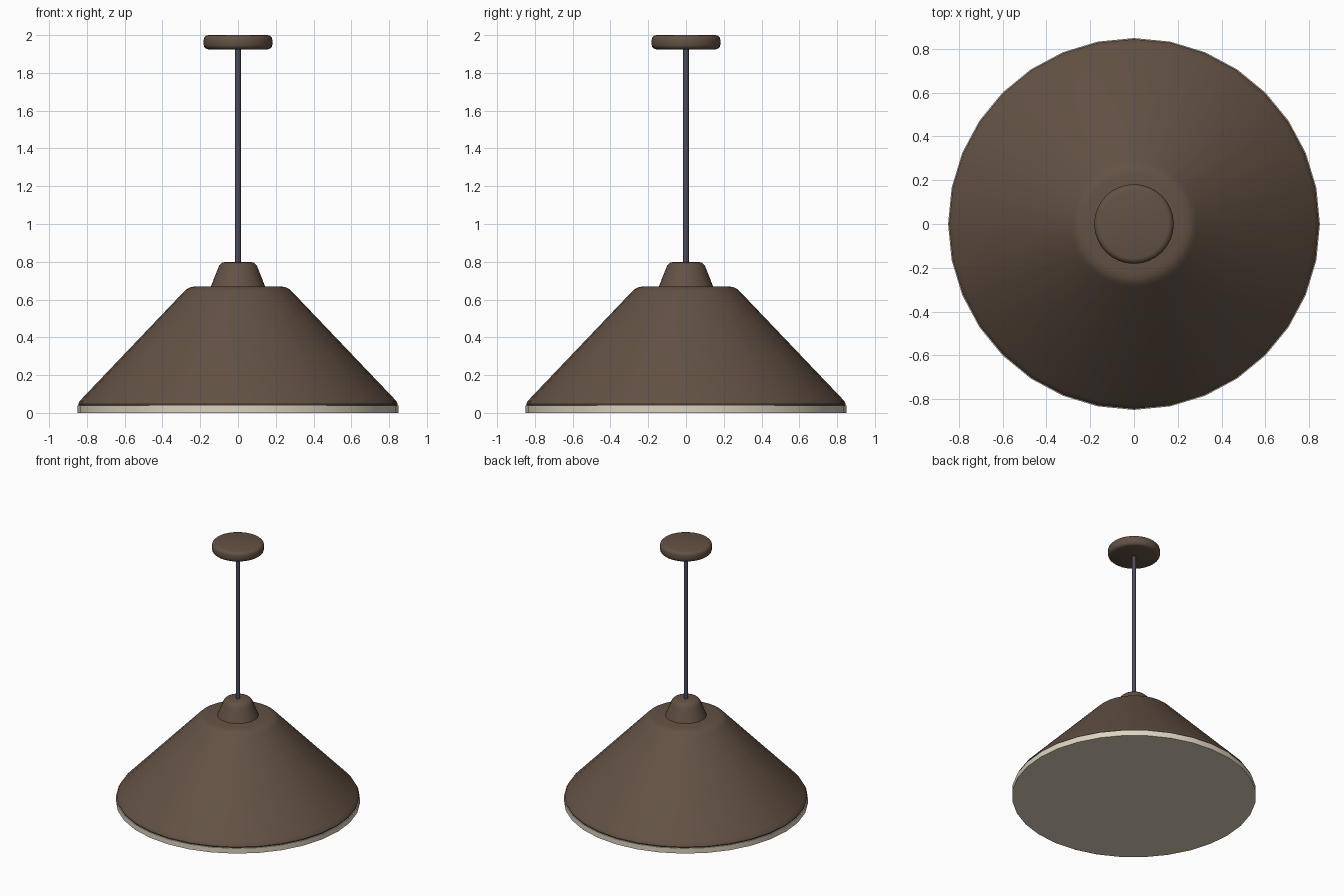
import bpy, math

cube = bpy.data.objects.get("Cube")
if cube:
    bpy.data.objects.remove(cube, do_unlink=True)


def material(name, rgb):
    m = bpy.data.materials.new(name)
    m.use_nodes = True
    m.diffuse_color = (*rgb, 1)
    m.node_tree.nodes["Principled BSDF"].inputs["Base Color"].default_value = (*rgb, 1)
    return m


brown = material("brown enamel", (0.125, 0.083, 0.058))
cream = material("cream diffuser", (0.72, 0.65, 0.52))
slate = material("slate cord", (0.072, 0.072, 0.115))


def turned(name, profile, mat, sides=32):
    """Closed solid of revolution from (radius, height) points, bottom to top."""
    verts, faces = [], []
    for r, z in profile:
        for i in range(sides):
            a = math.tau * i / sides
            verts.append((r * math.cos(a), r * math.sin(a), z))
    for k in range(len(profile) - 1):
        for i in range(sides):
            j = (i + 1) % sides
            lo, hi = k * sides, (k + 1) * sides
            faces.append((lo + i, lo + j, hi + j, hi + i))
    faces.append(tuple(reversed(range(sides))))
    faces.append(tuple(range(len(verts) - sides, len(verts))))
    mesh = bpy.data.meshes.new(name)
    mesh.from_pydata(verts, [], faces)
    mesh.materials.append(mat)
    obj = bpy.data.objects.new(name, mesh)
    bpy.context.collection.objects.link(obj)
    bpy.ops.object.select_all(action="DESELECT")
    obj.select_set(True)
    bpy.context.view_layer.objects.active = obj
    bpy.ops.object.shade_smooth_by_angle(angle=math.radians(35))
    return obj


# Flat diffuser closing the underside of the shade
turned("diffuser", [(0.85, 0), (0.85, 0.04)], cream)

# Conical shade with softened rim and shoulder
turned("shade", [(0.82, 0.02), (0.842, 0.035), (0.845, 0.048), (0.838, 0.062),
                 (0.825, 0.077), (0.288, 0.64), (0.273, 0.654), (0.253, 0.665),
                 (0.226, 0.67)], brown)

# Tapered socket cap on top of the shade
turned("socket_cap", [(0.145, 0.665), (0.106, 0.765), (0.098, 0.782),
                      (0.084, 0.795), (0.062, 0.8)], brown)

# Hanging cord
turned("cord", [(0.015, 0.79), (0.015, 1.94)], slate, 16)

# Ceiling canopy: straight disc with rounded edges
edge = 0.025
steps = [math.radians(d) for d in (-90, -60, -30, 0)]
lower = [(0.157 + edge * math.cos(a), 1.95 + edge * math.sin(a)) for a in steps]
upper = [(r, 3.925 - z) for r, z in reversed(lower)]
turned("ceiling_canopy", lower + upper, brown)
